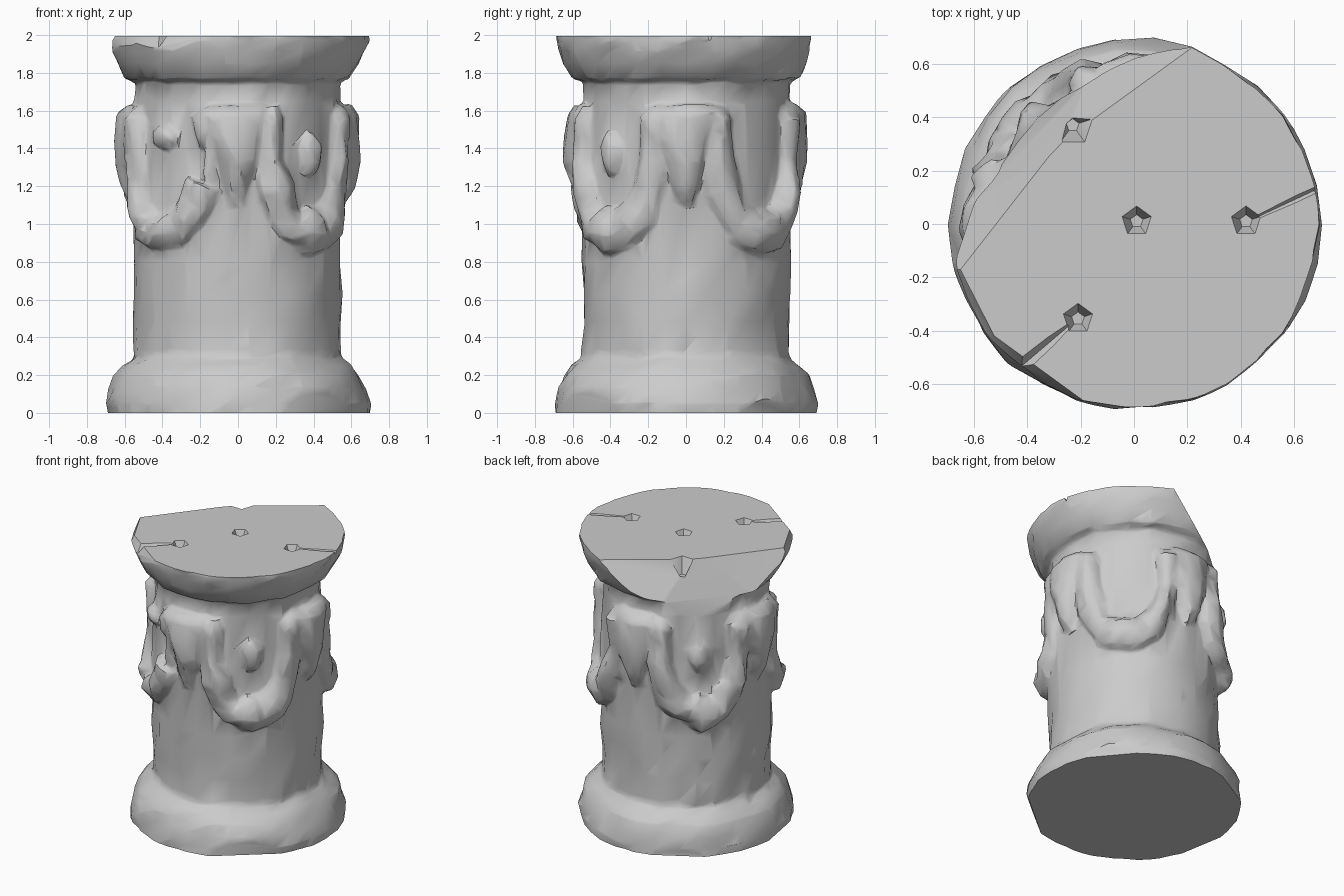
import bpy, bmesh, math, random
from mathutils import Vector

if "Cube" in bpy.data.objects:
    bpy.data.objects.remove(bpy.data.objects["Cube"])

random.seed(7)
SIDES = 30


def jit(a):
    return random.uniform(-a, a)


def polar(deg, r, z=0.0):
    a = math.radians(deg)
    return Vector((r * math.cos(a), r * math.sin(a), z))


def finish(name, bm):
    bmesh.ops.recalc_face_normals(bm, faces=bm.faces)
    me = bpy.data.meshes.new(name)
    bm.to_mesh(me)
    bm.free()
    ob = bpy.data.objects.new(name, me)
    bpy.context.collection.objects.link(ob)
    return ob


def activate(ob):
    bpy.ops.object.select_all(action='DESELECT')
    ob.select_set(True)
    bpy.context.view_layer.objects.active = ob


def apply_mod(ob, kind, **settings):
    mod = ob.modifiers.new(kind, kind)
    for key, value in settings.items():
        setattr(mod, key, value)
    activate(ob)
    bpy.ops.object.modifier_apply(modifier=mod.name)


def skin(bm, rings):
    for a, b in zip(rings, rings[1:]):
        n = len(a)
        for i in range(n):
            bm.faces.new((a[i], a[(i + 1) % n], b[(i + 1) % n], b[i]))
    bm.faces.new(rings[0])
    bm.faces.new(rings[-1])


def break_off(bm, co, no):
    """Cut away everything beyond a plane and close the wound."""
    res = bmesh.ops.bisect_plane(
        bm, geom=bm.verts[:] + bm.edges[:] + bm.faces[:], dist=1e-5,
        plane_co=co, plane_no=Vector(no).normalized(), clear_outer=True)
    edges = [e for e in res['geom_cut'] if isinstance(e, bmesh.types.BMEdge)]
    if edges:
        bmesh.ops.holes_fill(bm, edges=edges, sides=0)


# drum: moulded base, shaft and flaring cap, worn by jitter
profile = [(.695, -.04), (.697, .05), (.68, .13), (.65, .20), (.605, .25),
           (.555, .29), (.55, .33), (.548, .48), (.55, .64), (.55, .8),
           (.55, 1.1), (.545, 1.4), (.54, 1.65), (.545, 1.755), (.60, 1.77),
           (.645, 1.85), (.675, 1.92), (.692, 1.975), (.692, 2.04)]
bm = bmesh.new()
skin(bm, [[bm.verts.new(polar(360 * i / SIDES, r + jit(.012), z + jit(.009)))
           for i in range(SIDES)] for r, z in profile])
stone = finish("carved_altar", bm)
reliefs = []


# carved relief: a lumpy strand following (angle, z, half width, depth)
def strand(name, path, rough=.008, n=9):
    centres = [polar(a, .53, z) for a, z, w, d in path]
    bm = bmesh.new()
    rings = []
    for i, (a, z, w, d) in enumerate(path):
        t = centres[min(i + 1, len(path) - 1)] - centres[max(i - 1, 0)]
        out = polar(a, 1)
        side = t.normalized().cross(out).normalized()
        ring = []
        for k in range(n):
            q = math.tau * k / n
            p = centres[i] + side * w * math.cos(q) + out * d * math.sin(q)
            ring.append(bm.verts.new(p + Vector((jit(rough), jit(rough), jit(rough)))))
        rings.append(ring)
    skin(bm, rings)
    reliefs.append(finish(name, bm))


# hanging garlands on the four diagonals, one with a broken arm
for deg, u_max in ((45, 1), (135, 1), (225, .7), (315, 1)):
    path = []
    for i in range(13):
        u = -1 + (1 + u_max) * i / 12
        k = abs(u)
        path.append((deg + 28 * math.sin(u * math.pi / 2) + jit(1),
                     .955 + .6 * k ** 2.4 + jit(.014),
                     .125 - .045 * k + jit(.018),
                     .105 - .01 * k + jit(.02)))
    strand("garland", path, .016)
    # rosette above each garland, worn away at the back right
    if deg == 45:
        continue
    z, w = (1.46, .10) if deg == 225 else (1.37, .085)
    h = .06 if deg == 225 else .11
    strand("rosette", [(deg, z + h, w * .5, .035), (deg, z + h * .4, w, .065),
                       (deg, z - h * .4, w * .95, .075),
                       (deg, z - h, w * .5, .035)], .012, 7)

# animal masks with side ribbons on the four axes
for deg in (0, 90, 180, 270):
    strand("mask", [(deg, 1.63, .15, .055), (deg, 1.58, .18, .105),
                    (deg, 1.44, .16, .118), (deg, 1.32, .12, .112),
                    (deg, 1.20, .075, .085), (deg, 1.10, .03, .035)], .015, 11)
    for s in (-1, 1):
        a = deg + s * 13
        strand("ribbon", [(a, 1.58, .035, .06), (a + s, 1.42, .04, .08),
                          (a + s * 2, 1.27, .05, .078),
                          (a, 1.12, .025, .035)], .012, 6)
        # knot where the garland hangs
        b = deg + s * 17.5
        strand("garland_knot", [(b, 1.62, .05, .05), (b, 1.56, .085, .09),
                                (b, 1.47, .075, .09), (b, 1.40, .05, .05)], .012, 7)

# fuse drum and relief into one weathered stone
activate(stone)
for ob in reliefs:
    ob.select_set(True)
bpy.ops.object.join()
apply_mod(stone, 'REMESH', mode='VOXEL', voxel_size=.014)
apply_mod(stone, 'SMOOTH', factor=.5, iterations=1)
apply_mod(stone, 'DECIMATE', ratio=.035)

# level ends, the large bowed break at the back left, and small chips
bm = bmesh.new()
bm.from_mesh(stone.data)
break_off(bm, (0, 0, 0), (0, 0, -1))
break_off(bm, (0, 0, 1.995), (0, 0, 1))
for deg in (142, 126):
    break_off(bm, polar(deg, .405, 2.0), polar(deg, .14, .07))
break_off(bm, polar(136, .455, 1.86), polar(136, .26, .095))
for deg, r in ((207, .665), (234, .655)):
    break_off(bm, polar(deg, r, 1.98), polar(deg, 1, .5))
for deg, r in ((310, .665), (40, .68), (120, .68), (190, .68)):
    break_off(bm, polar(deg, r, .03), polar(deg, 1, -.35))
bmesh.ops.recalc_face_normals(bm, faces=bm.faces)
bm.to_mesh(stone.data)
bm.free()


# dowel holes and worn channels cut into the top
def cut(bm):
    cutter = finish("cutter", bm)
    cutter.hide_render = True
    apply_mod(stone, 'BOOLEAN', operation='DIFFERENCE', solver='EXACT', object=cutter)
    bpy.data.objects.remove(cutter)


for x, y, z in ((.01, .01, 2), (.42, .01, 2), (-.21, -.355, 2), (-.23, .37, 1.96)):
    bm = bmesh.new()
    bmesh.ops.create_cone(bm, cap_ends=True, segments=5, radius1=.025,
                          radius2=.095, depth=.14)
    bmesh.ops.translate(bm, vec=(x, y, z), verts=bm.verts)
    cut(bm)
for start, end, w in (((.45, .02), (.75, .16), .01), ((-.23, -.37), (-.5, -.6), .06)):
    bm = bmesh.new()
    s, e = Vector((*start, 0)), Vector((*end, 0))
    side = (e - s).normalized().cross(Vector((0, 0, 1)))
    for p, hw, z in ((s, .012, 1.985), (e, w * .5, 1.975 - w)):
        bm.verts.new(p + Vector((0, 0, z)))
        for sg in (-1, 1):
            bm.verts.new(p + side * sg * (hw + .015) + Vector((0, 0, 2.03)))
    bmesh.ops.convex_hull(bm, input=bm.verts)
    cut(bm)

activate(stone)
bpy.ops.object.shade_smooth_by_angle(angle=math.radians(42))
